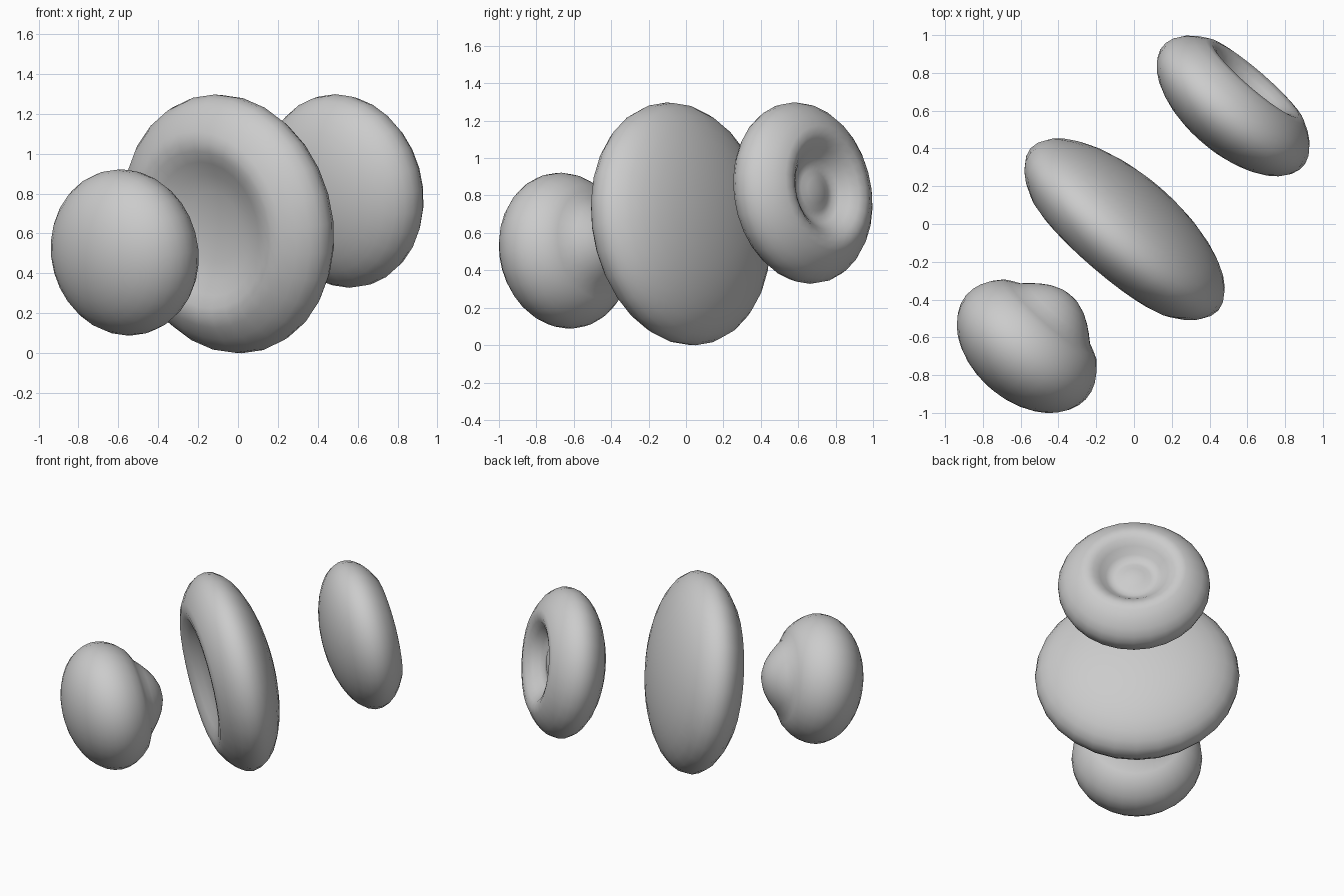
import bpy, bmesh, math
from mathutils import Vector

if "Cube" in bpy.data.objects:
    bpy.data.objects.remove(bpy.data.objects["Cube"])

AXIS = Vector((0.645, 0.748, 0.157)).normalized()   # shared tilted axis
SEGS = 28


def cell(name, centre, radius, depth, face, direction):
    """Domed disc turned round the axis; face = (radius, height) points from lip to centre."""
    profile = []
    # domed back, from its pole past the equator to the start of the lip
    lip = math.acos(face[0][0] / radius)
    for i in range(13):
        a = -math.pi / 2 + (lip - 0.18 + math.pi / 2) * i / 12
        profile.append((radius * math.cos(a), depth * math.sin(a)))
    profile += face

    bm = bmesh.new()
    rings = []
    for r, h in profile:
        if r < 1e-4:
            rings.append([bm.verts.new((0, 0, h))])
        else:
            rings.append([bm.verts.new((r * math.cos(2 * math.pi * k / SEGS),
                                        r * math.sin(2 * math.pi * k / SEGS), h))
                          for k in range(SEGS)])
    for low, high in zip(rings, rings[1:]):
        for k in range(SEGS):
            n = (k + 1) % SEGS
            if len(low) == 1:
                bm.faces.new((low[0], high[n], high[k]))
            elif len(high) == 1:
                bm.faces.new((low[k], low[n], high[0]))
            else:
                bm.faces.new((low[k], low[n], high[n], high[k]))
    # the pole is generated a hair off zero radius, so weld it
    bmesh.ops.remove_doubles(bm, verts=bm.verts, dist=0.0005)
    bmesh.ops.recalc_face_normals(bm, faces=bm.faces)
    for f in bm.faces:
        f.smooth = True

    # turn the local z onto the shared axis
    rot = (AXIS * direction).to_track_quat('Z', 'Y').to_matrix().to_4x4()
    bmesh.ops.transform(bm, matrix=rot, verts=bm.verts)
    mesh = bpy.data.meshes.new(name)
    bm.to_mesh(mesh)
    bm.free()
    obj = bpy.data.objects.new(name, mesh)
    obj.location = centre
    bpy.context.collection.objects.link(obj)
    return obj


# Large middle disc with a wide shallow dish towards the front
cell("middle_disc", (-0.05, -0.028, 0.648), 0.657, 0.275,
     [(0.50, 0.18), (0.45, 0.195), (0.40, 0.19), (0.34, 0.165), (0.27, 0.132),
      (0.18, 0.11), (0.09, 0.10), (0, 0.095)], -1)

# Rear disc with a soft ring groove and a small central bump
cell("rear_disc", (0.525, 0.625, 0.813), 0.49, 0.245,
     [(0.34, 0.178), (0.30, 0.185), (0.26, 0.172), (0.22, 0.14), (0.18, 0.10),
      (0.145, 0.08), (0.11, 0.082), (0.07, 0.095), (0, 0.105)], 1)

# Front bowl with a broad protruding central bump
cell("front_bowl", (-0.568, -0.648, 0.505), 0.42, 0.29,
     [(0.33, 0.182), (0.29, 0.205), (0.25, 0.225), (0.21, 0.262), (0.17, 0.295),
      (0.12, 0.328), (0.06, 0.352), (0, 0.36)], 1)
